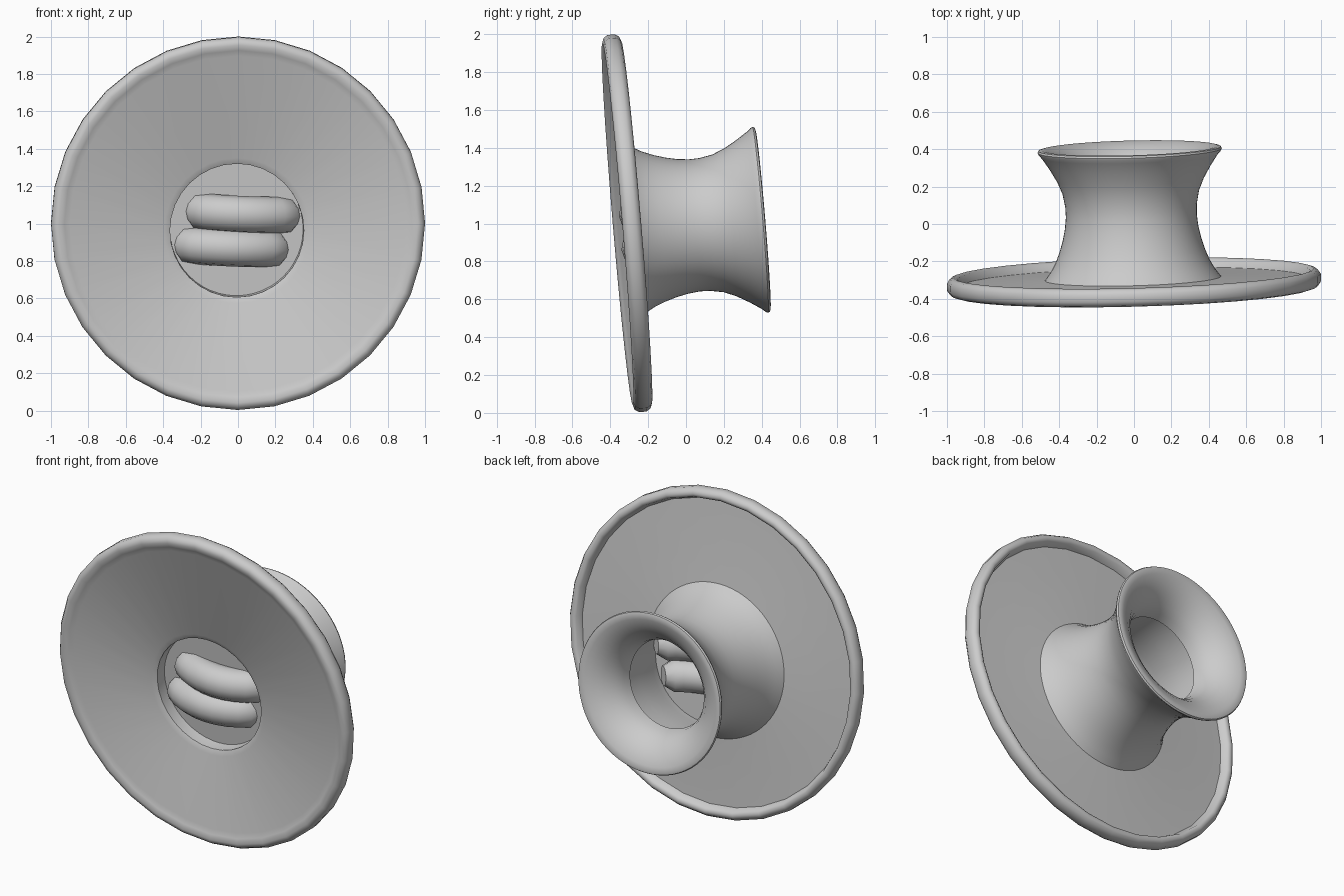
import bpy, bmesh
from math import sin, cos, pi, radians
from mathutils import Matrix, Vector

if "Cube" in bpy.data.objects:
    bpy.data.objects.remove(bpy.data.objects["Cube"])

# Shared tilt: local +Y is the axis running front to back
TILT = (Matrix.Translation((0, -0.312, 1.002))
        @ Matrix.Rotation(radians(1.5), 4, 'Z')
        @ Matrix.Rotation(radians(4.8), 4, 'X'))
HUB = Vector((-0.005, 0, -0.041))  # hub sits a little below the disc centre


def finish(bm, name, angle=40):
    bmesh.ops.remove_doubles(bm, verts=bm.verts, dist=1e-5)
    bmesh.ops.recalc_face_normals(bm, faces=bm.faces)
    bm.transform(TILT)
    mesh = bpy.data.meshes.new(name)
    bm.to_mesh(mesh)
    bm.free()
    ob = bpy.data.objects.new(name, mesh)
    bpy.context.collection.objects.link(ob)
    bpy.context.view_layer.objects.active = ob
    ob.select_set(True)
    bpy.ops.object.shade_smooth_by_angle(angle=radians(angle))
    ob.select_set(False)
    return ob


def skin(bm, rings, close_rows):
    """Bridge rows of points, each row a closed ring."""
    rows = [[bm.verts.new(p) for p in r] for r in rings]
    pairs = list(zip(rows, rows[1:]))
    if close_rows:
        pairs.append((rows[-1], rows[0]))
    for a, b in pairs:
        n = len(a)
        for i in range(n):
            j = (i + 1) % n
            bm.faces.new((a[i], a[j], b[j], b[i]))
    return rows


def lathe(name, profile, sides, angle=40):
    """Turn a closed (radius, depth, hub offset factor) profile about Y."""
    bm = bmesh.new()
    rings = []
    for r, y, k in profile:
        rings.append([Vector((r * sin(2 * pi * i / sides), y,
                              r * cos(2 * pi * i / sides))) + HUB * k
                      for i in range(sides)])
    skin(bm, rings, True)
    return finish(bm, name, angle)


# Shallow dished disc with rounded rim
lathe("disc", [
    (0.358, 0.028, 1), (0.39, 0.012, 1), (0.90, -0.025, 0), (0.93, -0.038, 0),
    (0.96, -0.05, 0), (0.985, -0.042, 0), (1.0, -0.02, 0), (1.0, 0.02, 0),
    (0.985, 0.042, 0), (0.965, 0.05, 0), (0.945, 0.04, 0), (0.93, 0.0, 0),
    (0.47, 0.018, 1), (0.358, 0.03, 1)], 32, 60)

# Hollow flared hub with a narrow throat and a thick rounded lip
outer = [(0.475, 0.012), (0.44, 0.06), (0.412, 0.11), (0.388, 0.17), (0.37, 0.23),
         (0.357, 0.29), (0.350, 0.355), (0.352, 0.41), (0.365, 0.48),
         (0.392, 0.545), (0.432, 0.615), (0.472, 0.675), (0.488, 0.693)]
lip = [(0.493, 0.704), (0.488, 0.714), (0.472, 0.718), (0.445, 0.712)]
inner = [(0.40, 0.693), (0.35, 0.658), (0.305, 0.605), (0.28, 0.555), (0.270, 0.505),
         (0.322, 0.475), (0.325, 0.34), (0.335, 0.25), (0.345, 0.17),
         (0.358, 0.09), (0.358, 0.03)]
lathe("hub", [(r, y, 1) for r, y in outer + lip + inner], 64)

# Thin plate closing the front of the bore
bm = bmesh.new()
bmesh.ops.create_cone(bm, cap_ends=True, segments=48, radius1=0.356,
                      radius2=0.356, depth=0.008,
                      matrix=Matrix.Translation(HUB + Vector((0, 0.105, 0)))
                      @ Matrix.Rotation(pi / 2, 4, 'X'))
finish(bm, "bore_plate")


# Two curved bars that bow forward out of the plate
def bar(name, x, z):
    bm = bmesh.new()
    R, tube, sides, steps, half = 0.37, 0.099, 12, 10, radians(48)
    place = (Matrix.Translation(HUB + Vector((x, -0.04 + R + tube, z)))
             @ Matrix.Rotation(radians(2.5), 4, 'Y'))
    rings = []
    for s in range(steps + 1):
        a = -half + 2 * half * s / steps
        t = tube * (0.6 if s in (0, steps) else 1)
        rings.append([place @ Vector((sin(a) * (R + t * cos(q)),
                                      -cos(a) * (R + t * cos(q)), t * sin(q)))
                      for q in (2 * pi * i / sides for i in range(sides))])
    rows = skin(bm, rings, False)
    bm.faces.new(rows[0])
    bm.faces.new(rows[-1])
    finish(bm, name)


bar("upper_bar", 0.034, 0.083)
bar("lower_bar", -0.027, -0.097)
